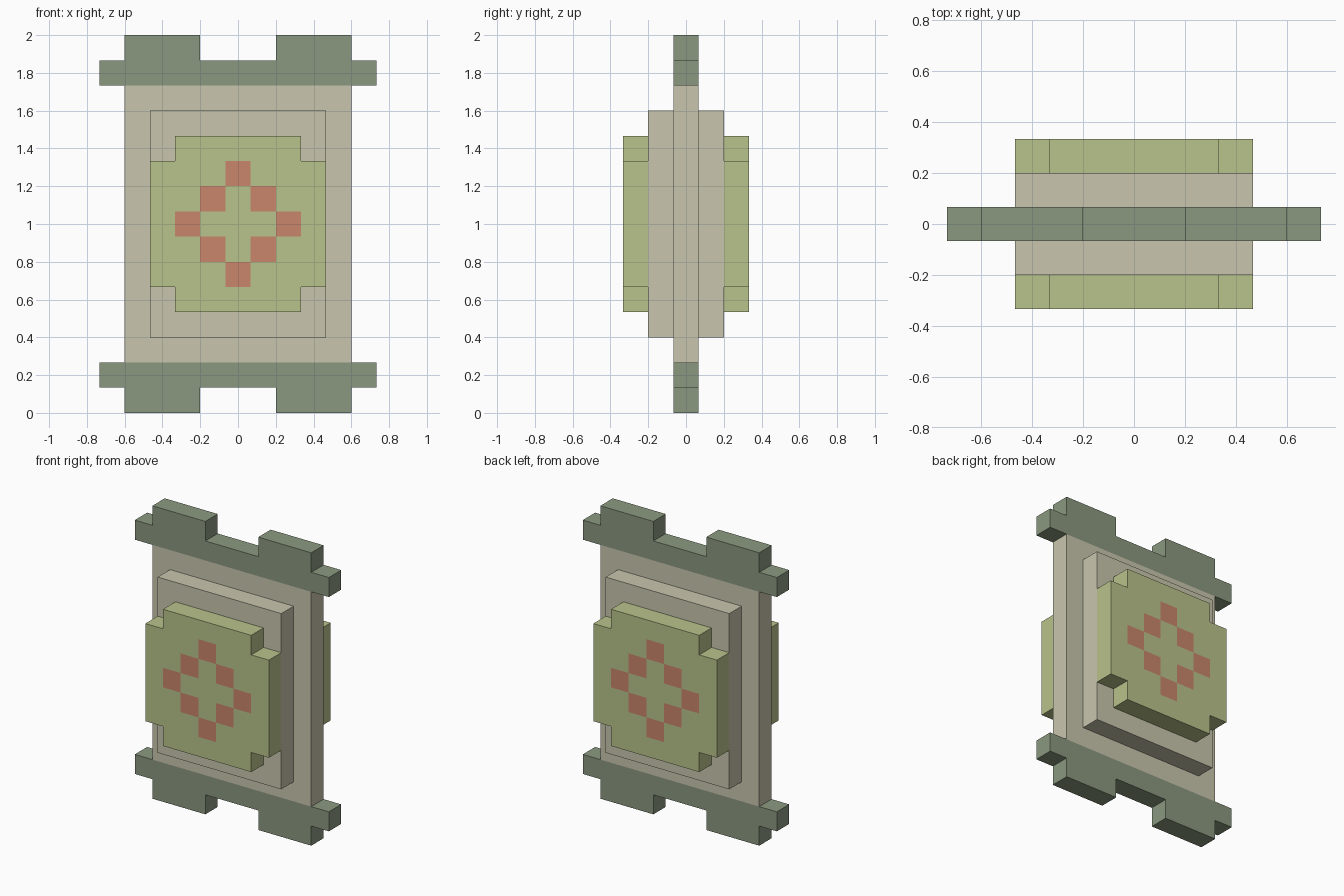
import bpy, bmesh
from mathutils import Vector

if "Cube" in bpy.data.objects:
    bpy.data.objects.remove(bpy.data.objects["Cube"])

U = 2 / 15  # one block


def material(name, hex_code):
    def lin(c):
        c /= 255
        return c / 12.92 if c <= 0.04045 else ((c + 0.055) / 1.055) ** 2.4
    m = bpy.data.materials.new(name)
    m.diffuse_color = (*[lin(int(hex_code[i:i + 2], 16)) for i in (0, 2, 4)], 1)
    m.use_nodes = True
    m.node_tree.nodes["Principled BSDF"].inputs["Base Color"].default_value = m.diffuse_color
    return m


dark_green = material("dark sage green", "8B9980")
beige = material("warm beige", "C9C6AE")
light_green = material("light green", "B9C38B")
red = material("terracotta", "CA866B")


def slab(name, rects, y0, y1, mats, rule=None, dissolve=True):
    """Block-grid outline (rects of x0, x1, z0, z1) extruded from y0 to y1."""
    cells = set()
    for x0, x1, z0, z1 in rects:
        nx, nz = round(x1 - x0), round(z1 - z0)
        cells |= {(x0 + i, z0 + k) for i in range(nx) for k in range(nz)}
    bm = bmesh.new()
    for x, z in sorted(cells):
        corners = ((x, z), (x + 1, z), (x + 1, z + 1), (x, z + 1))
        bm.faces.new([bm.verts.new((a * U, y0 * U, b * U)) for a, b in corners])
    bmesh.ops.remove_doubles(bm, verts=bm.verts, dist=1e-4)
    ext = bmesh.ops.extrude_face_region(bm, geom=bm.faces[:], use_keep_orig=True)
    moved = [g for g in ext["geom"] if isinstance(g, bmesh.types.BMVert)]
    bmesh.ops.translate(bm, verts=moved, vec=Vector((0, (y1 - y0) * U, 0)))
    if dissolve:
        bmesh.ops.dissolve_limit(bm, angle_limit=0.01, verts=bm.verts, edges=bm.edges)
    bmesh.ops.recalc_face_normals(bm, faces=bm.faces)
    if rule:
        for f in bm.faces:
            f.material_index = rule(f)
    mesh = bpy.data.meshes.new(name)
    bm.to_mesh(mesh)
    bm.free()
    for m in mats:
        mesh.materials.append(m)
    ob = bpy.data.objects.new(name, mesh)
    bpy.context.collection.objects.link(ob)
    return ob


# Rails with two stubby feet, mirrored top and bottom
for name, rail, foot in (("bottom_rail", 1, 0), ("top_rail", 13, 14)):
    slab(name, [(-5.5, 5.5, rail, rail + 1),
                (-4.5, -1.5, foot, foot + 1),
                (1.5, 4.5, foot, foot + 1)], -0.5, 0.5, [dark_green])

# Thin backing board between the rails
slab("board", [(-4.5, 4.5, 2, 13)], -0.5, 0.5, [beige])


# Ring of red squares on the outward faces of the panels
def diamond(f):
    c = f.calc_center_median() / U
    ring = abs(round(c.x)) + abs(round(c.z - 7.5)) == 2
    return int(ring and abs(c.y) > 2.4 and abs(f.normal.y) > 0.9)


# Raised step and notched panel on the front and the back
for side, s in (("front", -1), ("back", 1)):
    slab(side + "_step", [(-3.5, 3.5, 3, 12)], 0.5 * s, 1.5 * s, [beige])
    slab(side + "_panel", [(-3.5, 3.5, 5, 10), (-2.5, 2.5, 4, 11)],
         1.5 * s, 2.5 * s, [light_green, red], diamond, dissolve=False)
